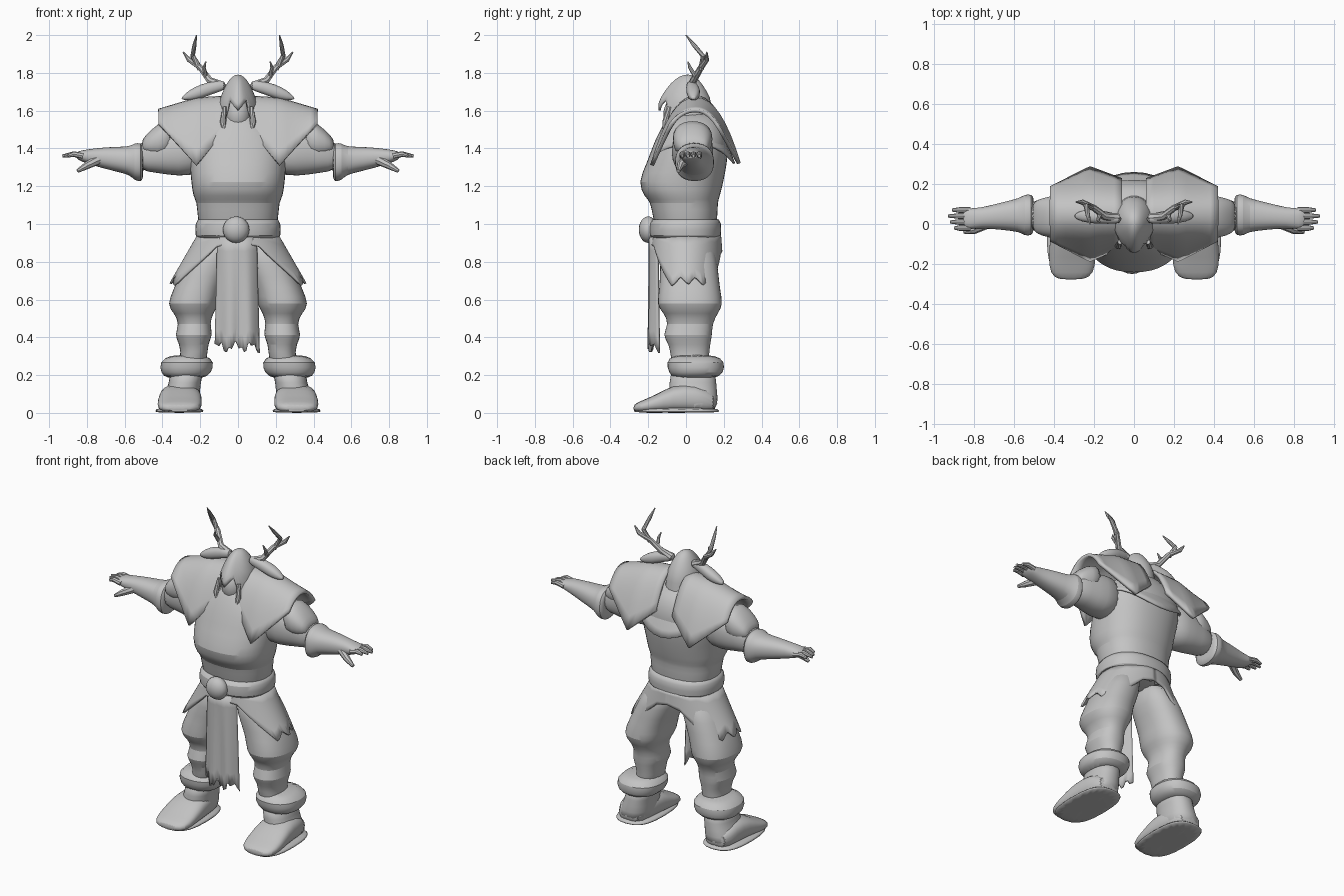
import bpy
import bmesh
from math import sin, cos, pi, radians
from mathutils import Vector

if "Cube" in bpy.data.objects:
    bpy.data.objects.remove(bpy.data.objects["Cube"], do_unlink=True)

grey = bpy.data.materials.new("plain grey")
grey.use_nodes = True
grey.diffuse_color = (0.55, 0.55, 0.55, 1)
grey.node_tree.nodes["Principled BSDF"].inputs["Base Color"].default_value = grey.diffuse_color

CM = 0.01  # part sizes below are given in hundredths of a unit
parts = []


def finish(name, bm, mirror=False, subdivide=0, thickness=0):
    """Turn a bmesh into a named object with its modifiers."""
    bmesh.ops.recalc_face_normals(bm, faces=bm.faces)
    bmesh.ops.scale(bm, vec=(CM, CM, CM), verts=bm.verts)
    mesh = bpy.data.meshes.new(name)
    bm.to_mesh(mesh)
    bm.free()
    mesh.materials.append(grey)
    part = bpy.data.objects.new(name, mesh)
    bpy.context.collection.objects.link(part)
    if thickness:
        solid = part.modifiers.new("Thickness", 'SOLIDIFY')
        solid.thickness = thickness * CM
        solid.offset = 0
    if subdivide:
        part.modifiers.new("Subdivision", 'SUBSURF').levels = subdivide
        part.modifiers["Subdivision"].render_levels = subdivide
    if mirror:
        part.modifiers.new("Mirror", 'MIRROR')
    parts.append(part)
    return part


def skin_rings(bm, rings):
    """Bridge rings of points with quads and cap both ends."""
    loops = [[bm.verts.new(point) for point in ring] for ring in rings]
    for low, high in zip(loops, loops[1:]):
        for i in range(len(low)):
            bm.faces.new((low[i - 1], low[i], high[i], high[i - 1]))
    bm.faces.new(loops[0])
    bm.faces.new(loops[-1])


def loft(name, axis, sections, mirror=False, power=2.3, sides=20):
    """Sections are (position on axis, min, max, min, max) of the other axes."""
    first, second = [i for i in range(3) if i != axis]
    rings = []
    for position, a_min, a_max, b_min, b_max in sections:
        ring = []
        for i in range(sides):
            angle = 2 * pi * i / sides
            c, s = cos(angle), sin(angle)
            c = abs(c) ** (2 / power) * (1 if c > 0 else -1)
            s = abs(s) ** (2 / power) * (1 if s > 0 else -1)
            point = [position] * 3
            point[first] = (a_min + a_max + (a_max - a_min) * c) / 2
            point[second] = (b_min + b_max + (b_max - b_min) * s) / 2
            ring.append(point)
        rings.append(ring)
    bm = bmesh.new()
    skin_rings(bm, rings)
    return finish(name, bm, mirror, subdivide=1)


def tube(name, path, mirror=True, sides=8):
    """Tapered tube through (x, y, z, radius) points."""
    centres = [Vector(p[:3]) for p in path]
    rings = []
    for i, centre in enumerate(centres):
        direction = centres[min(i + 1, len(path) - 1)] - centres[max(i - 1, 0)]
        turn = direction.to_track_quat('Z', 'Y')
        radius = path[i][3]
        rings.append([centre + turn @ Vector((radius * cos(2 * pi * k / sides),
                                              radius * sin(2 * pi * k / sides), 0))
                      for k in range(sides)])
    bm = bmesh.new()
    skin_rings(bm, rings)
    return finish(name, bm, mirror)


def sheet(name, columns, rows, place, thickness=1.2, mirror=False):
    """Thin surface whose points come from place(u, v), both from 0 to 1."""
    bm = bmesh.new()
    grid = [[bm.verts.new(place(u / columns, v / rows)) for v in range(rows + 1)]
            for u in range(columns + 1)]
    for left, right in zip(grid, grid[1:]):
        for v in range(rows):
            bm.faces.new((left[v], right[v], right[v + 1], left[v + 1]))
    bmesh.ops.remove_doubles(bm, verts=bm.verts, dist=0.01)
    return finish(name, bm, mirror, thickness=thickness)


def along(t, table):
    """Straight-line lookup in (key, value) pairs."""
    for (k, a), (m, b) in zip(table, table[1:]):
        if t <= m:
            return a + (b - a) * max(0, t - k) / (m - k)
    return table[-1][1]


def ball(name, centre, size):
    bm = bmesh.new()
    bmesh.ops.create_uvsphere(bm, u_segments=20, v_segments=12, radius=1)
    bmesh.ops.scale(bm, vec=size, verts=bm.verts)
    bmesh.ops.translate(bm, vec=centre, verts=bm.verts)
    return finish(name, bm)


# Torso and belt
loft("torso", 2, [(86, -18, 18, -13, 15), (104, -22, 22, -18, 17), (112, -22, 22, -19, 17),
                  (114, -24, 24, -22, 18), (122, -25, 25, -26, 20), (132, -26, 26, -21, 22),
                  (144, -27, 27, -17, 23), (153, -20, 20, -12, 20), (160, -8, 8, -8, 14)])
loft("belt", 2, [(91, -21, 21, -17, 17), (93, -23, 23, -20, 19),
                 (101, -23, 23, -20, 19), (104, -21, 21, -17, 17)])
ball("belt_buckle", (-1, -20, 97), (7, 5, 7))


# Chest mantle with a pointed hem at front and back
def mantle_point(u, v):
    angle = 2 * pi * u
    hem = 142 - 10 * abs(cos(angle)) ** 3
    spread = v ** 0.8
    return ((9 + 18 * spread) * sin(angle),
            3 - (10 + 12.5 * spread) * cos(angle), 157 + (hem - 157) * v)


sheet("chest_mantle", 32, 6, mantle_point)


# Shoulder plates draped front to back
def plate_point(u, v):
    x = 6 + 36 * u
    side = 2 * v - 1
    top = along(x, [(6, 167), (22, 166), (42, 160)])
    if side < 0:
        edge, low = along(x, [(6, -11), (22, -18), (42, -8)]), along(x, [(6, 150), (22, 131), (42, 153)])
    else:
        edge, low = along(x, [(6, 22), (22, 28), (42, 18)]), along(x, [(6, 146), (22, 132), (42, 150)])
    return (x, 5 + (edge - 5) * abs(side) ** 0.9, top + (low - top) * abs(side) ** 2)


sheet("shoulder_plate", 9, 16, plate_point, thickness=2, mirror=True)

# Arms, gloves and fingers
loft("sleeve", 0, [(18, -8, 14, 126, 152), (32, -8, 15, 125, 152),
                   (42, -5, 13, 127, 148), (54, -4, 12, 128, 143)], mirror=True)
loft("sleeve_flap", 0, [(34, -8, 15, 136, 157), (43, -7, 14, 134, 153),
                        (49, -5, 12, 137, 147), (51, -2, 10, 138, 144)], mirror=True)
loft("glove", 0, [(50, -3, 13, 125, 141), (51, -6, 15, 122, 143), (55, -6, 15, 123, 143),
                  (57, -4, 13, 126, 141), (66, -3, 11, 128, 141), (77, -2, 8, 131, 140),
                  (83, -3, 8, 133, 139), (86, -1, 7, 135, 138)], mirror=True)
for i, reach in enumerate((90, 92, 93, 91)):
    y = 3 * i - 2
    tube("finger", [(82, y, 136, 1.6), (87, y, 137, 1.5), (reach, y, 136, 0.8)])
tube("thumb", [(74, 0, 134, 2.6), (80, -3, 131, 2), (85, -4, 128, 1)])

# Trousers and boots
loft("trouser_leg", 2, [(92, 1, 21, -13, 15), (78, 3, 29, -14, 17), (66, 9, 34, -14, 18),
                        (57, 10, 38, -16, 20), (53, 13, 34, -12, 17), (47, 15, 31, -9, 14),
                        (41, 13, 34, -13, 14), (37, 16, 31, -9, 13), (28, 16, 30, -8, 12),
                        (20, 20, 34, -6, 12)], mirror=True)
loft("boot_shaft", 2, [(1, 21, 42, -9, 17), (8, 20, 40, -9, 17),
                       (16, 20, 36, -9, 16), (24, 17, 37, -8, 16)], mirror=True)
loft("boot_cuff", 2, [(18, 18, 38, -7, 16), (21, 14, 41, -9, 20),
                      (27, 12, 42, -11, 21), (31, 17, 36, -7, 16)], mirror=True)
loft("boot_foot", 1, [(17, 23, 39, 0, 10), (5, 20, 41, 0, 16), (-7, 19, 42, 0, 15),
                      (-17, 19, 43, 0, 9), (-25, 20, 42, 0, 6), (-28, 25, 38, 1, 4)],
     mirror=True, power=2.6)
loft("boot_sole", 2, [(0, 18, 44, -28, 18), (1, 18, 44, -28, 18), (3, 19, 43, -27, 17)],
     mirror=True, power=2.8)

# Ragged skirt, long at the hips and open at front and back
SKIRT_HEM = [(0, 90), (0.15, 88), (0.28, 76), (0.38, 67), (0.45, 72), (0.52, 68),
             (0.58, 72), (0.66, 67), (0.74, 78), (0.8, 75), (0.9, 84), (1, 86)]


def skirt_point(u, v):
    angle = pi * u
    z = 94 + (along(u, SKIRT_HEM) - 94) * v
    drop = (94 - z) / 26
    return ((21 + 15 * drop) * sin(angle), -(18 + 2 * drop) * cos(angle), z)


sheet("ragged_skirt", 40, 5, skirt_point, mirror=True)


# Long front cloth with soft folds and a torn edge
def cloth_point(u, v):
    hem = 35 + 2 * sin(17 * u) + 1.5 * cos(41 * u)
    x = (2 * u - 1) * (10 + 1.5 * v) - 0.5
    return (x, -19 + 0.8 * sin(14 * u) * v + 4 * abs(2 * u - 1) ** 3, 93 + (hem - 93) * v)


sheet("front_cloth", 24, 8, cloth_point, thickness=1.5)

# Head, hood with a peaked brow, hanging locks
ball("face", (0, -4, 158), (7, 8, 10))
HOOD_HEM = [(0, 160), (0.16, 166), (0.24, 154), (0.34, 149), (1, 146)]


def hood_point(u, v):
    turn = 2 * u - 1
    angle = pi * turn
    z = 178.5 + (along(abs(turn), HOOD_HEM) - 178.5) * v ** 2
    size = min(1, ((178.5 - z) / 14) ** 0.5)
    peak = max(0, cos(angle)) ** 6
    flare = max(0, 160 - z) * 0.2
    return ((9.5 * size + flare) * sin(angle),
            1 - (12 * size + 3 * peak * size + flare) * cos(angle), z)


sheet("hood", 40, 10, hood_point)
tube("hanging_lock", [(7, -9, 162, 1.2), (8, -11, 154, 1.6), (7, -12, 147, 0.6)])

# Ears and antlers
loft("ear", 0, [(6, 0, 5, 171, 176), (13, 0, 6, 169, 176), (20, 0, 8, 166, 174),
                (26, 1, 7, 165, 171), (30, 3, 5, 166, 167)], mirror=True, sides=12)
tube("antler_stem", [(8, 3, 173, 2.4), (15, 4, 176, 1.9), (20, 8, 183, 1.6),
                     (26, 11, 187, 1.3), (29, 11, 191, 0.4)])
tube("antler_tine", [(20, 8, 182, 1.5), (24, 9, 189, 1.3), (23, 4, 195, 1.1), (22, 0, 200, 0.3)])
tube("antler_spur", [(17, 5, 178, 1.3), (18, 2, 183, 0.9), (17, 1, 186, 0.3)])

# Smooth shading with crisp folds
bpy.ops.object.select_all(action='DESELECT')
for part in parts:
    part.select_set(True)
bpy.context.view_layer.objects.active = parts[0]
bpy.ops.object.shade_smooth_by_angle(angle=radians(40))
